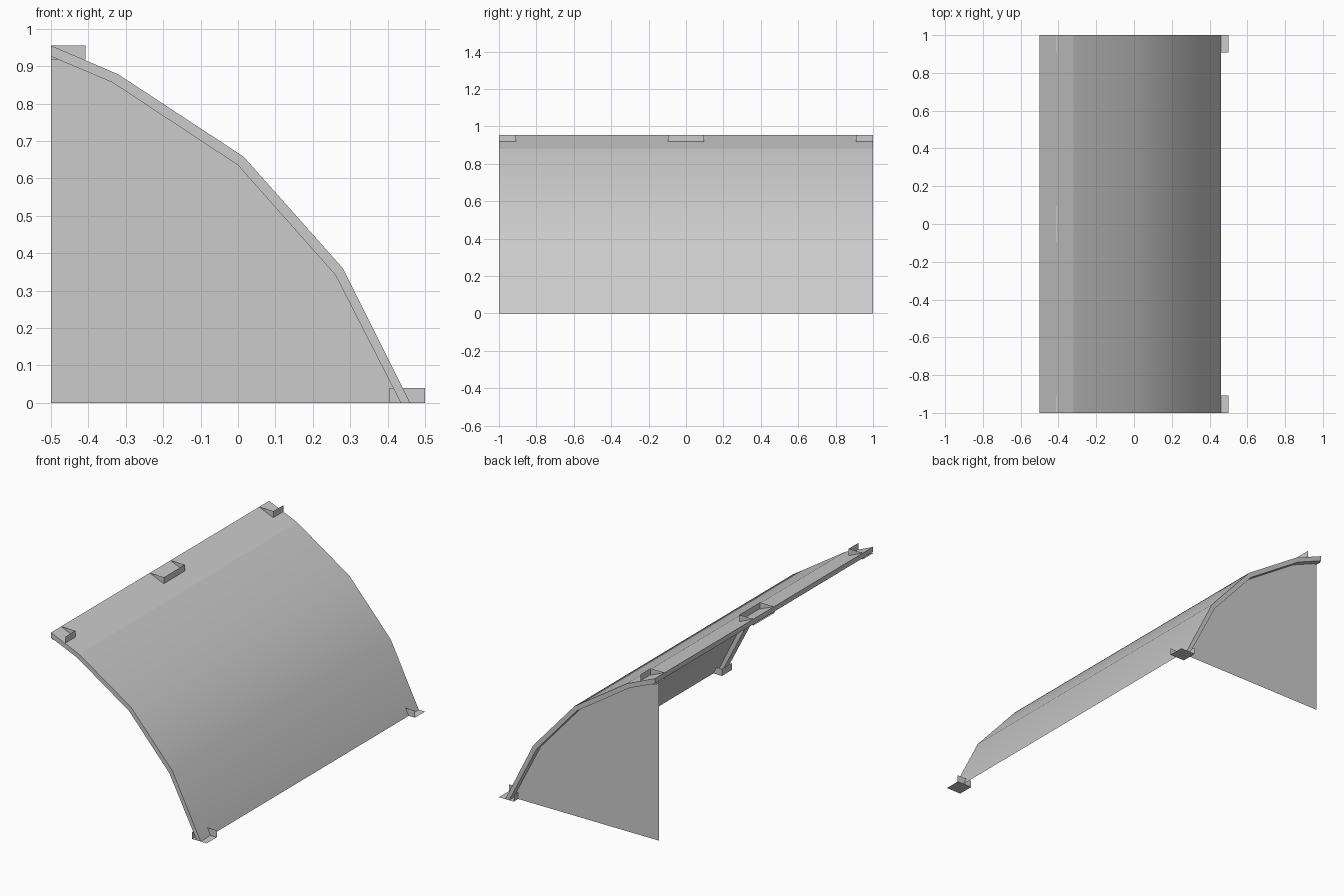
import bpy, bmesh

if "Cube" in bpy.data.objects:
    bpy.data.objects.remove(bpy.data.objects["Cube"])

OUTER = [(-0.5, 0.955), (-0.32, 0.878), (0.015, 0.658), (0.28, 0.36), (0.46, 0.0)]
INNER = [(-0.5, 0.926), (-0.335, 0.856), (0.0, 0.635), (0.26, 0.342), (0.435, 0.0)]


def finish(name, bm, smooth=False):
    bmesh.ops.recalc_face_normals(bm, faces=bm.faces[:])
    mesh = bpy.data.meshes.new(name)
    bm.to_mesh(mesh)
    bm.free()
    ob = bpy.data.objects.new(name, mesh)
    bpy.context.collection.objects.link(ob)
    if smooth:
        bpy.ops.object.select_all(action='DESELECT')
        ob.select_set(True)
        bpy.context.view_layer.objects.active = ob
        bpy.ops.object.shade_smooth_by_angle(angle=0.5)
    return ob


def loft(name, rows, caps=False, crease_row=None, smooth=True):
    """Skin a list of matching point rows with quads."""
    bm = bmesh.new()
    rings = [[bm.verts.new(p) for p in row] for row in rows]
    for a, b in zip(rings, rings[1:]):
        for j in range(len(a) - 1):
            bm.faces.new((a[j], a[j + 1], b[j + 1], b[j]))
    if caps:
        bm.faces.new(rings[0])
        bm.faces.new(rings[-1])
    if crease_row is not None:
        ring = rings[crease_row]
        for a, b in zip(ring, ring[1:]):
            bm.edges.get((a, b)).smooth = False
    return finish(name, bm, smooth)


def bracket(name, x, y, z, open_sides):
    """Thin box tray with the listed sides left open."""
    bm = bmesh.new()
    v = [bm.verts.new((a, b, c)) for a in x for b in y for c in z]
    sides = {'x0': (0, 1, 3, 2), 'x1': (4, 6, 7, 5), 'y0': (0, 4, 5, 1),
             'y1': (2, 3, 7, 6), 'z0': (0, 2, 6, 4), 'z1': (1, 5, 7, 3)}
    for key, ids in sides.items():
        if key not in open_sides:
            bm.faces.new([v[i] for i in ids])
    finish(name, bm)


# Curved outer panel
loft("curved_panel", [[(x, 1, z), (x, -1, z)] for x, z in OUTER], crease_row=1)

# Ribs under both curved ends
for s, side in ((-1, "front"), (1, "back")):
    rows = []
    for (ox, oz), (ix, iz) in zip(OUTER, INNER):
        rows.append([(ox, s, oz), (ix, s, iz), (ix, s * 0.95, iz), (ox, s * 0.95, oz)])
    loft(side + "_rib", rows, caps=True)

# Beam under the top edge
section = [(-0.5, 0.955), (-0.5, 0.926), (-0.444, 0.902), (-0.444, 0.931)]
loft("top_beam", [[(x, y, z) for x, z in section] for y in (-0.95, 0.95)], smooth=False)

# End wall below the back rib
bm = bmesh.new()
bm.faces.new([bm.verts.new((x, 0.96, z)) for x, z in INNER + [(-0.5, 0.0)]])
finish("end_wall", bm)

# Open connector brackets along the top edge and at the two feet
TOP_X, TOP_Z = (-0.5, -0.408), (0.918, 0.955)
FOOT_X, FOOT_Z = (0.405, 0.5), (0.0, 0.04)
bracket("middle_bracket", TOP_X, (-0.095, 0.095), TOP_Z, ('x0', 'z1'))
for y, gap, side in (((-1, -0.908), 'y0', "front"), ((0.908, 1), 'y1', "back")):
    bracket(side + "_top_bracket", TOP_X, y, TOP_Z, ('x0', 'z1', gap))
    bracket(side + "_foot_bracket", FOOT_X, y, FOOT_Z, ('x1', 'z1', gap))
